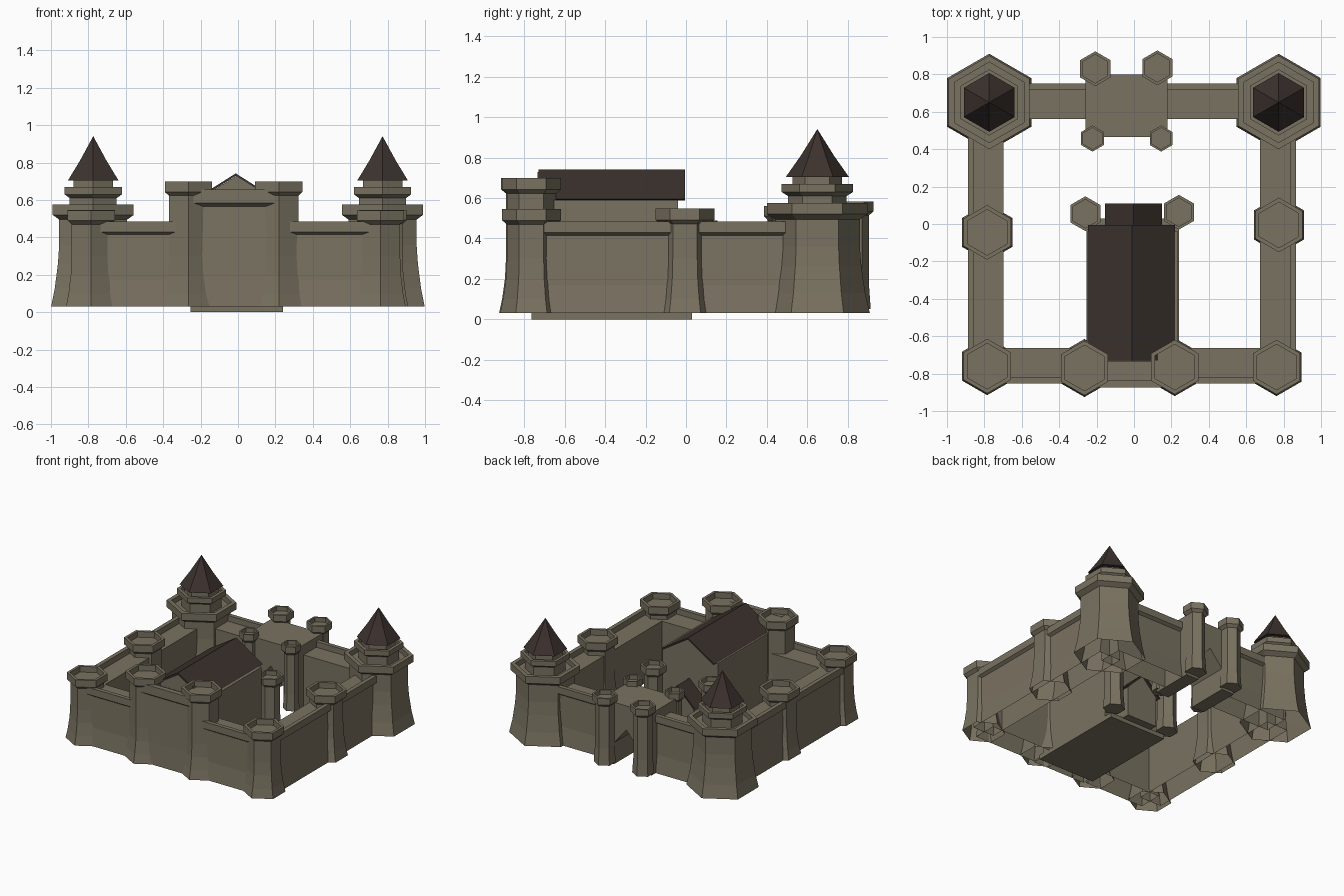
import bpy, bmesh
from math import cos, sin, radians

if "Cube" in bpy.data.objects:
    bpy.data.objects.remove(bpy.data.objects["Cube"])


def material(name, rgb):
    m = bpy.data.materials.new(name)
    m.diffuse_color = (*rgb, 1)
    m.use_nodes = True
    m.node_tree.nodes["Principled BSDF"].inputs["Base Color"].default_value = m.diffuse_color
    return m


STONE = material("stone", (0.195, 0.17, 0.12))
ROOF = material("roof_tiles", (0.045, 0.032, 0.027))


def finish(bm, name, mat):
    bmesh.ops.remove_doubles(bm, verts=bm.verts, dist=1e-5)
    bmesh.ops.recalc_face_normals(bm, faces=bm.faces)
    me = bpy.data.meshes.new(name)
    bm.to_mesh(me)
    bm.free()
    me.materials.append(mat)
    ob = bpy.data.objects.new(name, me)
    bpy.context.collection.objects.link(ob)
    return ob


def hex_tower(name, x, y, profile, mat=STONE):
    """Six-sided lathe of (radius, z) points, corners along y."""
    bm = bmesh.new()
    dirs = [(cos(radians(90 + 60 * k)), sin(radians(90 + 60 * k))) for k in range(6)]
    rings = [[bm.verts.new((x + r * c, y + r * s, z)) for c, s in dirs] for r, z in profile]
    for a, b in zip(rings, rings[1:]):
        for k in range(6):
            j = (k + 1) % 6
            bm.faces.new((a[k], a[j], b[j], b[k]))
    return finish(bm, name, mat)


def prism(name, outline, place, start, end, mat=STONE, open_bottom=False):
    """Extrude an outline; place(u, z, t) maps it into the scene."""
    bm = bmesh.new()
    a = [bm.verts.new(place(u, z, start)) for u, z in outline]
    b = [bm.verts.new(place(u, z, end)) for u, z in outline]
    bm.faces.new(a)
    bm.faces.new(b)
    n = len(outline)
    for k in range(n - 1 if open_bottom else n):
        j = (k + 1) % n
        bm.faces.new((a[k], a[j], b[j], b[k]))
    return finish(bm, name, mat)


def along_y(u, z, t):
    return (u, t, z)


def box(name, x0, x1, y0, y1, z0, z1):
    prism(name, [(x0, z0), (x1, z0), (x1, z1), (x0, z1)], along_y, y0, y1)


# Curtain walls: battered foot, overhanging parapet, walkway behind
WALL = [(0.09, 0.03), (0.073, 0.17), (0.07, 0.415), (0.092, 0.43), (0.092, 0.485),
        (0.06, 0.485), (0.06, 0.44), (-0.098, 0.44), (-0.098, 0.03)]


def wall(name, axis, centre, side, start, end, profile=WALL):
    if axis == 'x':
        place = lambda u, z, t: (t, centre + side * u, z)
    else:
        place = lambda u, z, t: (centre + side * u, t, z)
    prism(name, profile, place, start, end, open_bottom=True)


wall("left_wall", 'y', -0.795, -1, -0.76, 0.65)
wall("right_wall", 'y', 0.773, 1, -0.76, 0.65)
wall("front_wall_left", 'x', -0.76, -1, -0.785, -0.265)
wall("front_wall_right", 'x', -0.76, -1, 0.22, 0.76)
wall("back_wall_left", 'x', 0.66, 1, -0.775, -0.25)
wall("back_wall_right", 'x', 0.66, 1, 0.17, 0.773)

# Tall front wall between the two gate towers
GATE = [(0.10, 0.03), (0.09, 0.2), (0.085, 0.565), (0.115, 0.585), (0.115, 0.655),
        (0.075, 0.655), (0.075, 0.6), (-0.04, 0.6), (-0.04, 0.03)]
wall("gate_wall", 'x', -0.76, -1, -0.25, 0.21, GATE)


# Small round-wall towers with open crowns
def tower_profile(top):
    return [(0.155, 0.03), (0.14, 0.1), (0.126, 0.2), (0.121, 0.3), (0.121, top - 0.075),
            (0.146, top - 0.055), (0.146, top), (0.122, top), (0.122, top - 0.045), (0, top - 0.045)]


for name, x, y, top in (("front_left_tower", -0.785, -0.76, 0.545),
                        ("front_right_tower", 0.762, -0.765, 0.545),
                        ("mid_left_tower", -0.785, -0.045, 0.547),
                        ("mid_right_tower", 0.775, -0.005, 0.547),
                        ("gate_tower_left", -0.265, -0.77, 0.698),
                        ("gate_tower_right", 0.218, -0.765, 0.698)):
    hex_tower(name, x, y, tower_profile(top))

# Large back towers with upper storey and spire
KEEP = [(0.26, 0.03), (0.237, 0.13), (0.218, 0.26), (0.21, 0.36), (0.21, 0.495), (0.25, 0.52),
        (0.25, 0.575), (0.215, 0.575), (0.215, 0.535), (0.145, 0.535), (0.145, 0.61),
        (0.177, 0.63), (0.177, 0.67), (0.15, 0.67), (0.15, 0.645), (0.122, 0.645), (0.122, 0.705)]
SPIRE = [(0, 0.703), (0.157, 0.703), (0.082, 0.81), (0, 0.941)]
for side, x in (("left", -0.774), ("right", 0.773)):
    hex_tower("back_tower_" + side, x, 0.65, KEEP)
    hex_tower("spire_" + side, x, 0.65, SPIRE, ROOF)


# Slim turrets of the back gatehouse and the hall
def turret(name, x, y, r, top, bottom=0.05):
    hex_tower(name, x, y, [(0, bottom), (r * 0.85, bottom), (r * 0.75, bottom + 0.13),
                           (r * 0.75, top - 0.07), (r, top - 0.05), (r, top),
                           (r * 0.82, top), (r * 0.82, top - 0.035), (0, top - 0.035)])


turret("back_gate_turret_left", -0.207, 0.83, 0.093, 0.584)
turret("back_gate_turret_right", 0.125, 0.835, 0.093, 0.584)
turret("inner_gate_turret_left", -0.222, 0.457, 0.07, 0.56)
turret("inner_gate_turret_right", 0.145, 0.457, 0.07, 0.56)
turret("hall_turret_left", -0.26, 0.055, 0.093, 0.49)
turret("hall_turret_right", 0.24, 0.063, 0.093, 0.49)

# Back gatehouse with a pointed passage
prism("back_gatehouse", [(-0.26, 0.03), (-0.26, 0.52), (0.18, 0.52), (0.18, 0.03), (0.07, 0.03),
                         (0.07, 0.2), (-0.04, 0.33), (-0.15, 0.2), (-0.15, 0.03)],
      along_y, 0.465, 0.80)

# Great hall: plinth, gabled walls and thin pitched roof
box("hall_plinth", -0.255, 0.24, -0.765, 0.03, 0, 0.035)
prism("hall_walls", [(-0.25, 0.03), (0.235, 0.03), (0.235, 0.59), (0.21, 0.59), (-0.01, 0.728),
                     (-0.23, 0.59), (-0.25, 0.59)], along_y, -0.735, -0.04)
prism("hall_roof", [(-0.245, 0.595), (-0.012, 0.742), (0.22, 0.595), (0.21, 0.588),
                    (-0.012, 0.729), (-0.235, 0.588)], along_y, -0.73, -0.005, ROOF)

# Small gabled porch between the hall turrets
prism("porch_walls", [(-0.13, 0.03), (0.13, 0.03), (0.13, 0.27), (-0.002, 0.395), (-0.13, 0.27)],
      along_y, -0.05, 0.09)
prism("porch_roof", [(-0.155, 0.26), (-0.002, 0.41), (0.15, 0.26), (0.14, 0.253),
                     (-0.002, 0.394), (-0.145, 0.253)], along_y, -0.05, 0.11, ROOF)
